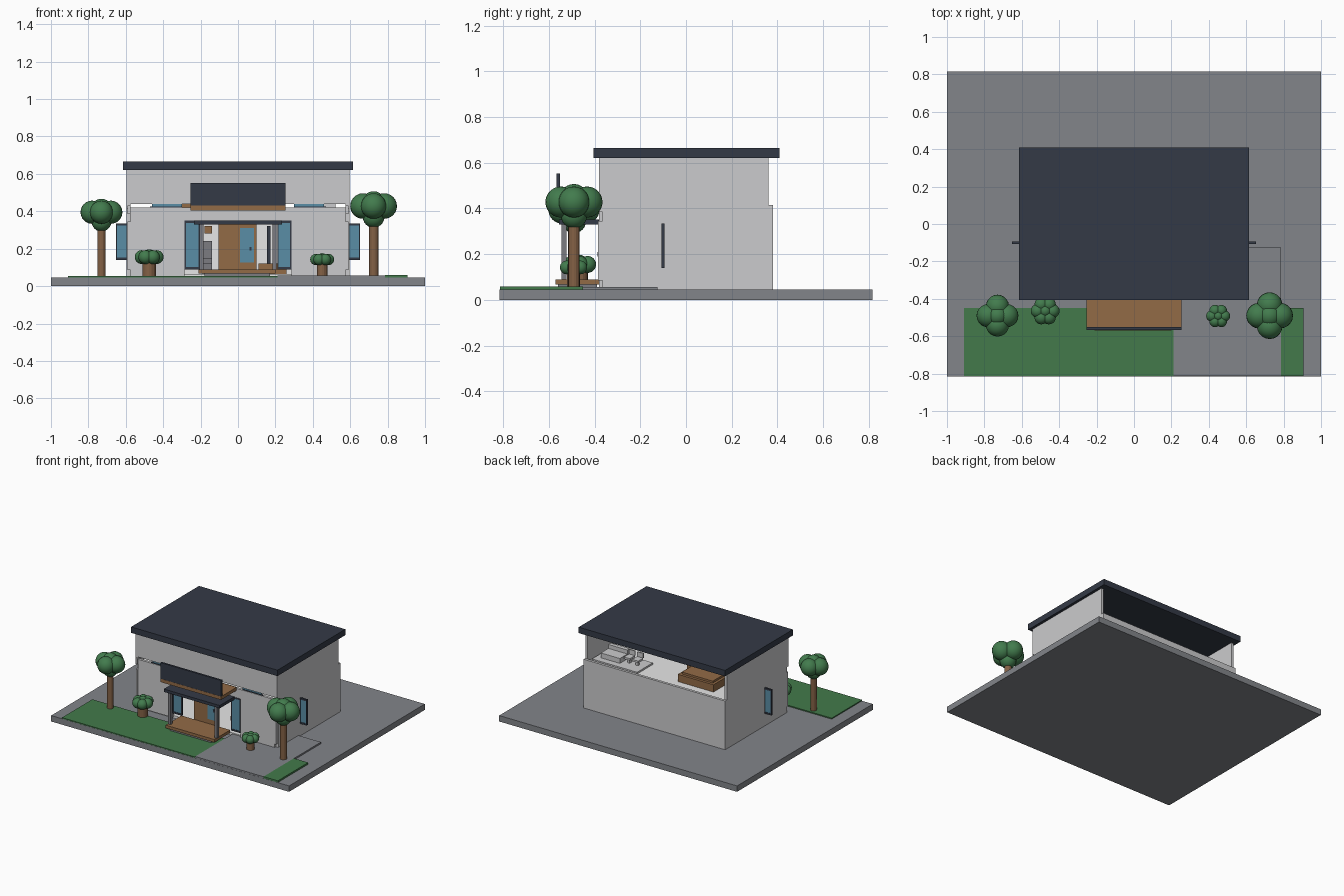
import bpy, math

if "Cube" in bpy.data.objects:
    bpy.data.objects.remove(bpy.data.objects["Cube"])


def mat(name, r, g, b):
    m = bpy.data.materials.new(name)
    m.diffuse_color = (r, g, b, 1)
    m.use_nodes = True
    m.node_tree.nodes["Principled BSDF"].inputs["Base Color"].default_value = m.diffuse_color
    return m


GREY = mat("paving grey", .225, .235, .255)
WALL = mat("wall grey", .60, .60, .61)
WHITE = mat("interior white", .86, .86, .86)
DARK = mat("slate", .034, .042, .062)
WOOD = mat("wood", .29, .147, .062)
GLASS = mat("glass blue", .10, .27, .38)
GRASS = mat("lawn green", .056, .195, .07)
LEAF = mat("leaf green", .055, .20, .075)
TRUNK = mat("bark", .23, .12, .06)
STEEL = mat("post grey", .20, .20, .22)


def box(name, x0, x1, y0, y1, z0, z1, m):
    bpy.ops.mesh.primitive_cube_add(size=1, location=((x0 + x1) / 2, (y0 + y1) / 2, (z0 + z1) / 2))
    o = bpy.context.object
    o.name = name
    o.scale = (x1 - x0, y1 - y0, z1 - z0)
    bpy.ops.object.transform_apply(location=False, rotation=False, scale=True)
    o.data.materials.append(m)
    return o


def pair(name, x0, x1, y0, y1, z0, z1, m):
    # same box on the right and mirrored on the left
    box(name + "_right", x0, x1, y0, y1, z0, z1, m)
    box(name + "_left", -x1, -x0, y0, y1, z0, z1, m)


def framed_pane(name, x0, x1, y, z0, z1, t=.012, d=.014):
    # glass pane facing the front with a slate frame
    box(name + "_glass", x0 + t / 2, x1 - t / 2, y - .003, y + .003, z0, z1, GLASS)
    for n, a, b, c, e in (("left_stile", x0, x0 + t / 2, z0, z1), ("right_stile", x1 - t / 2, x1, z0, z1),
                          ("sill", x0, x1, z0, z0 + t), ("head", x0, x1, z1 - t, z1)):
        box(name + "_" + n, a, b, y - d / 2, y + d / 2, c, e, DARK)


def plant(name, x, y, r, lobes, lobe_r, z, trunk_r, base, caps):
    # trunk with a ring of leafy balls, plus cap balls as (height, radius)
    bpy.ops.mesh.primitive_cylinder_add(vertices=16, radius=trunk_r, depth=z - base, location=(x, y, (z + base) / 2))
    bpy.context.object.name = name + "_trunk"
    bpy.context.object.data.materials.append(TRUNK)
    spots = [(x + r * math.cos(i * math.tau / lobes), y + r * math.sin(i * math.tau / lobes), z, lobe_r)
             for i in range(lobes)] + [(x, y, h, cr) for h, cr in caps]
    for px, py, pz, pr in spots:
        bpy.ops.mesh.primitive_uv_sphere_add(segments=20, ring_count=12, radius=pr, location=(px, py, pz))
        o = bpy.context.object
        o.name = name + "_foliage"
        o.data.materials.append(LEAF)
        bpy.ops.object.shade_smooth_by_angle()


# plot, lawns and path
box("plot", -1, 1, -.815, .815, 0, .045, GREY)
box("lawn_left", -.91, .21, -.814, -.45, .045, .053, GRASS)
box("lawn_right", .785, .905, -.814, -.45, .045, .058, GRASS)
box("path", .21, .785, -.814, -.125, .045, .057, GREY)

# ground floor shell
pair("lower_side_wall", .575, .595, -.365, .38, .045, .415, WALL)
box("lower_back_wall", -.575, .575, .36, .38, .045, .415, WALL)
box("back_lining", -.575, .575, .352, .36, .06, .38, WHITE)
box("ground_floor", -.575, .575, -.365, .352, .045, .065, WHITE)
pair("lower_front_wall", .285, .575, -.38, -.36, .055, .42, WALL)
pair("front_corner_trim", .575, .59, -.385, -.365, .085, .345, WALL)
box("front_lintel", -.285, .285, -.38, -.36, .35, .42, WALL)
pair("lintel_end", .575, .59, -.39, -.365, .385, .43, WALL)

# upper storey, open at the back
box("upper_floor", -.575, .575, -.36, .36, .375, .395, WHITE)
pair("upper_side_wall", .575, .595, -.38, .36, .415, .62, WALL)
box("upper_front_wall", -.575, .575, -.38, -.36, .438, .62, WALL)
box("roof", -.615, .615, -.405, .41, .62, .665, DARK)
pair("vent_glass", .30, .46, -.372, -.366, .42, .438, GLASS)
pair("vent_bar", .30, .47, -.376, -.364, .42, .425, DARK)

# front windows and door
framed_pane("front_window_left", -.285, -.205, -.375, .09, .35)
framed_pane("front_window_right", .21, .285, -.375, .09, .35)
box("door", -.105, .10, -.378, -.362, .07, .35, WOOD)
box("door_glass", .01, .085, -.382, -.358, .125, .31, GLASS)
box("door_handle", .062, .072, -.388, -.38, .19, .21, DARK)

# side casements standing open
framed_pane("side_window_right", .59, .652, -.10, .14, .335)
framed_pane("side_window_left", -.652, -.59, -.10, .14, .335)

# porch and balcony
box("porch_deck", -.21, .20, -.57, -.38, .068, .09, WOOD)
box("porch_step", -.18, .17, -.56, -.39, .053, .068, STEEL)
box("porch_awning", -.235, .235, -.555, -.38, .33, .352, DARK)
pair("porch_post", .185, .207, -.545, -.523, .09, .33, STEEL)
box("balcony_floor", -.255, .255, -.568, -.38, .405, .43, WOOD)
box("balcony_parapet", -.255, .255, -.567, -.552, .43, .552, DARK)

# ground floor furniture
box("chair_seat", -.19, -.14, -.2, -.12, .12, .15, STEEL)
box("chair_back", -.19, -.14, -.12, -.10, .065, .24, STEEL)
box("wall_shelf", -.18, -.14, .3, .35, .28, .32, WOOD)
box("tall_lamp", .155, .175, -.2, -.18, .065, .32, DARK)
box("low_table", .11, .28, -.25, -.12, .09, .12, WOOD)
box("low_table_base", .13, .26, -.23, -.14, .065, .09, WOOD)

# upstairs dining set on its platform
box("upper_platform", .18, .56, .14, .33, .395, .408, WALL)
box("sofa_base", .36, .52, .18, .28, .408, .445, WALL)
box("sofa_back", .36, .52, .16, .19, .408, .475, WALL)
for i, cx in enumerate((.22, .29)):
    box("stool_%d_seat" % i, cx, cx + .05, .2, .26, .44, .455, WALL)
    box("stool_%d_leg" % i, cx + .015, cx + .035, .22, .24, .408, .44, WALL)
    box("stool_%d_back" % i, cx, cx + .05, .19, .2, .455, .49, WALL)

# upstairs wooden bed
box("bed_base", -.42, -.12, .10, .27, .395, .45, WOOD)
box("bed_headboard", -.42, -.08, .07, .10, .395, .54, WOOD)
box("bed_cover", -.40, -.14, .11, .25, .45, .465, WOOD)

# planting
plant("tree_left", -.73, -.49, .05, 4, .062, .395, .022, .05, [(.412, .055), (.345, .053)])
plant("tree_right", .725, -.49, .057, 4, .068, .428, .025, .05, [(.445, .062), (.37, .058)])
plant("bush_left", -.475, -.465, .04, 6, .037, .155, .036, .05, [(.165, .032)])
plant("bush_right", .45, -.492, .034, 6, .03, .142, .028, .05, [(.15, .026)])
